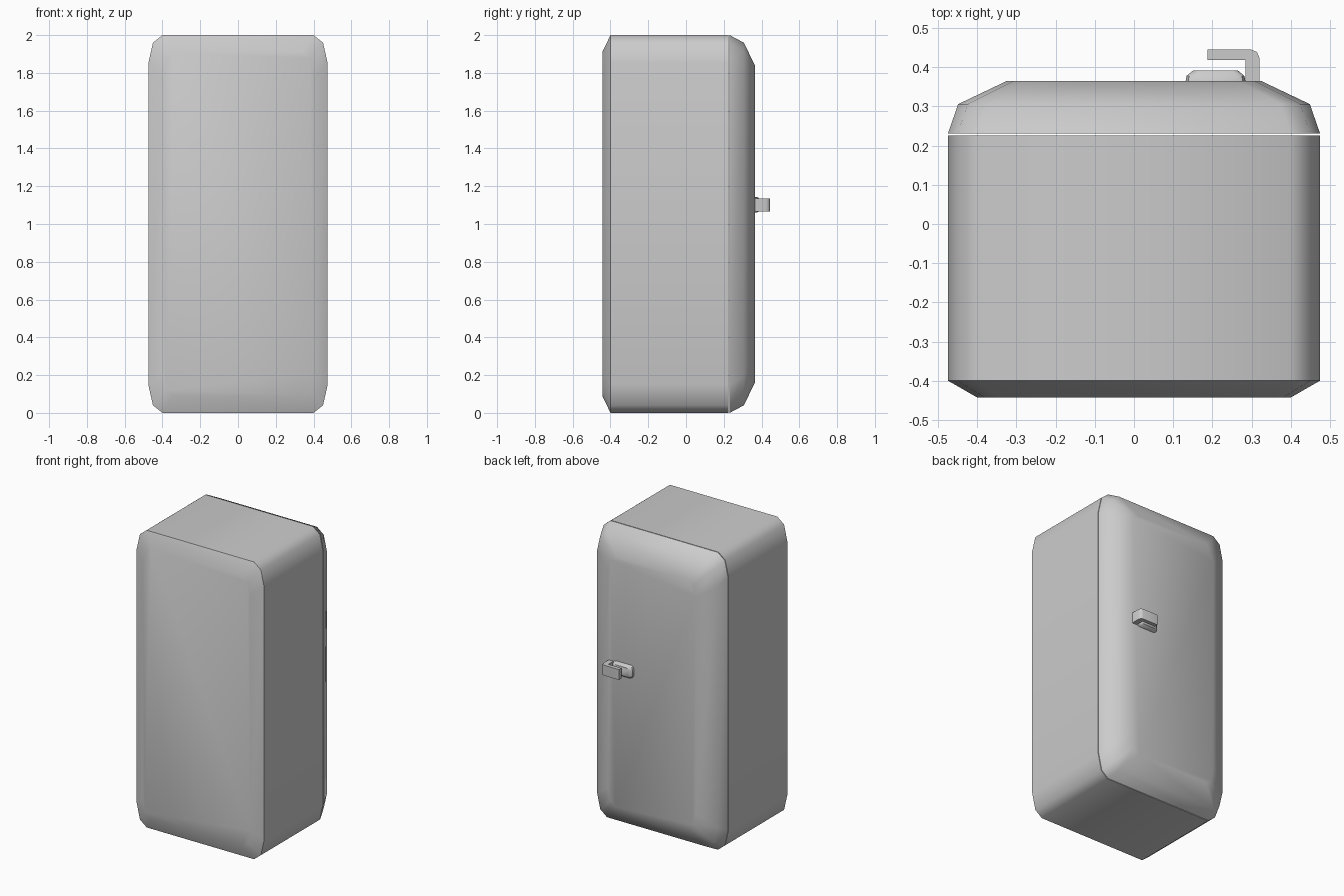
import bpy, bmesh
from math import radians

if "Cube" in bpy.data.objects:
    bpy.data.objects.remove(bpy.data.objects["Cube"])


def outline(hx, hz, cx, cz, zc):
    # rectangle with three-step rounded corners; cx, cz = corner size
    q = [(hx, hz - cz), (hx - cx * 0.33, hz - cz * 0.27), (hx - cx, hz)]
    pts = q + [(-x, z) for x, z in reversed(q)]
    pts += [(-x, -z) for x, z in q] + [(x, -z) for x, z in reversed(q)]
    return [(x, z + zc) for x, z in pts]


def loft(name, rings, angle, xc=0):
    # skin a stack of (y, outline) rings and cap both ends
    bm = bmesh.new()
    loops = [[bm.verts.new((x + xc, y, z)) for x, z in pts] for y, pts in rings]
    n = len(loops[0])
    for a, b in zip(loops, loops[1:]):
        for i in range(n):
            j = (i + 1) % n
            bm.faces.new((a[i], a[j], b[j], b[i]))
    bm.faces.new(loops[0])
    bm.faces.new(loops[-1])
    finish(name, bm, angle)


def finish(name, bm, angle):
    bmesh.ops.recalc_face_normals(bm, faces=bm.faces)
    me = bpy.data.meshes.new(name)
    bm.to_mesh(me)
    bm.free()
    ob = bpy.data.objects.new(name, me)
    bpy.context.collection.objects.link(ob)
    bpy.ops.object.select_all(action='DESELECT')
    ob.select_set(True)
    bpy.context.view_layer.objects.active = ob
    bpy.ops.object.shade_smooth_by_angle(angle=radians(angle))


# Cabinet, with a wide chamfer on its plain front side
loft("cabinet", [
    (-0.443, outline(0.40, 0.91, 0.06, 0.12, 1)),
    (-0.40, outline(0.475, 1.0, 0.075, 0.15, 1)),
    (0.226, outline(0.475, 1.0, 0.075, 0.15, 1))], 50)

# Domed door, separated by a thin gap
loft("door", [
    (0.231, outline(0.475, 1.0, 0.075, 0.15, 1)),
    (0.306, outline(0.449, 0.96, 0.075, 0.15, 1)),
    (0.365, outline(0.325, 0.84, 0.055, 0.11, 1))], 50)

# Latch plate
loft("latch_plate", [
    (0.36, outline(0.077, 0.043, 0.02, 0.02, 1.102)),
    (0.378, outline(0.074, 0.041, 0.02, 0.02, 1.102)),
    (0.392, outline(0.057, 0.03, 0.015, 0.015, 1.102))], 40, xc=0.208)

# Hooked handle, extruded upward from its plan profile
profile = [(0.285, 0.36), (0.32, 0.36), (0.32, 0.425), (0.314, 0.439),
           (0.30, 0.445), (0.188, 0.445), (0.188, 0.419), (0.285, 0.419)]
bm = bmesh.new()
face = bm.faces.new([bm.verts.new((x, y, 1.066)) for x, y in profile])
ext = bmesh.ops.extrude_face_region(bm, geom=[face])
bmesh.ops.translate(bm, vec=(0, 0, 0.07),
                    verts=[g for g in ext["geom"] if isinstance(g, bmesh.types.BMVert)])
finish("handle", bm, 50)
